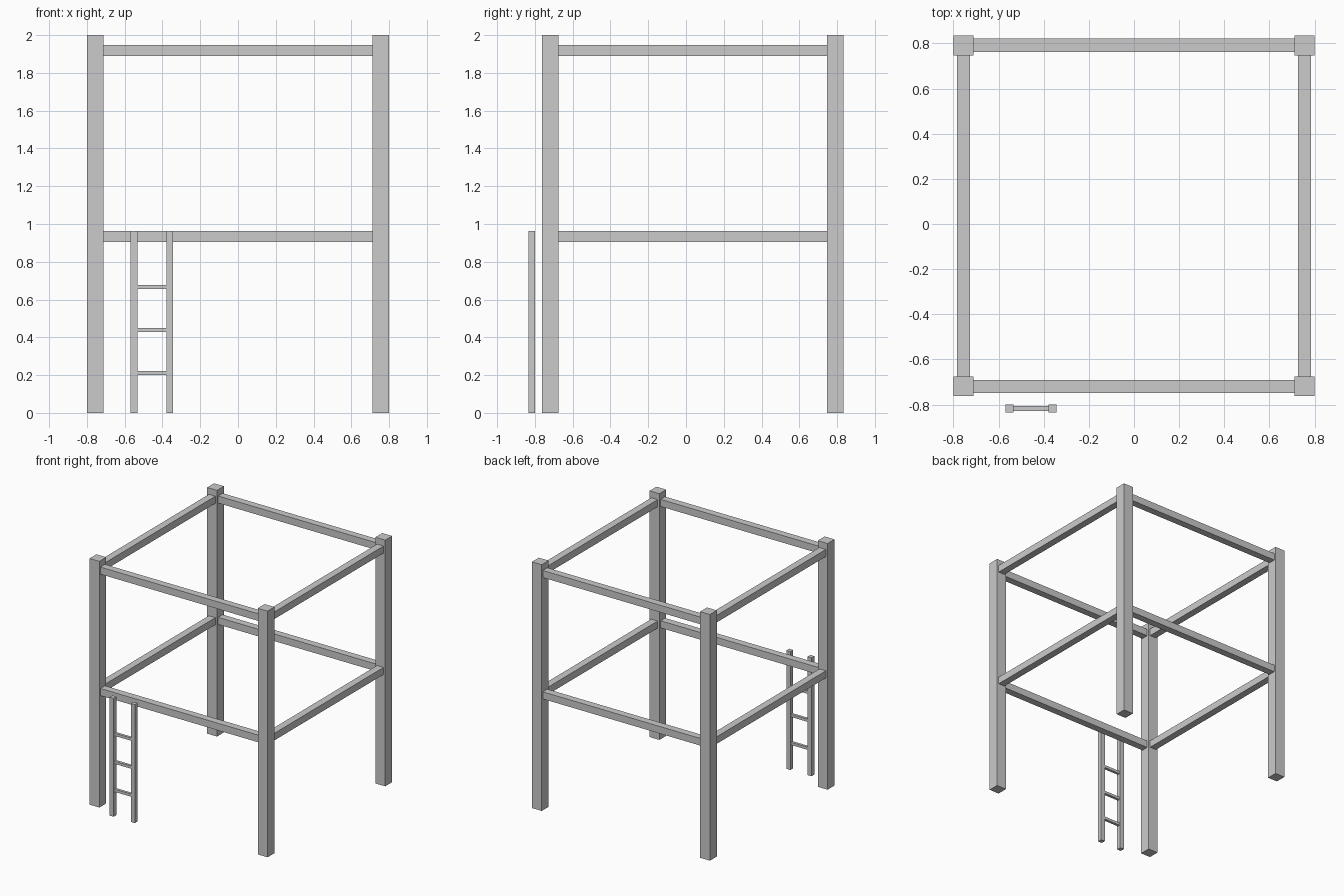
import bpy

if "Cube" in bpy.data.objects:
    bpy.data.objects.remove(bpy.data.objects["Cube"])

POST = 0.088            # post thickness
BEAM = 0.058            # beam thickness
X, YC = 0.756, 0.036    # post offset from the frame centre, frame centre in y
SPAN = 2 * X - POST     # clear distance between posts


def box(name, center, size):
    bpy.ops.mesh.primitive_cube_add(size=1, location=center)
    ob = bpy.context.object
    ob.name = name
    ob.scale = size
    bpy.ops.object.transform_apply(location=False, rotation=False, scale=True)
    return ob


# Corner posts
for sx, side in ((-1, "left"), (1, "right")):
    for sy, end in ((-1, "front"), (1, "back")):
        box(f"{end}_{side}_post", (sx * X, YC + sy * (X - 0.001), 1), (POST, POST, 2))

# Two rings of horizontal beams between the posts
for z, level in ((0.933, "lower"), (1.919, "upper")):
    for s, end, side in ((-1, "front", "left"), (1, "back", "right")):
        box(f"{level}_{end}_beam", (0, YC + s * X, z), (SPAN, BEAM, BEAM))
        box(f"{level}_{side}_beam", (s * X, YC, z), (BEAM, SPAN, BEAM))

# Ladder standing in front
LX, LY, HALF, RAIL = -0.456, -0.817, 0.095, 0.036
for s, side in ((-1, "left"), (1, "right")):
    box(f"ladder_{side}_rail", (LX + s * HALF, LY, 0.481), (RAIL, RAIL, 0.962))
for i in range(3):
    box(f"ladder_rung_{i + 1}", (LX, LY, 0.212 + i * 0.2275),
        (2 * HALF - RAIL, 0.022, 0.022))
